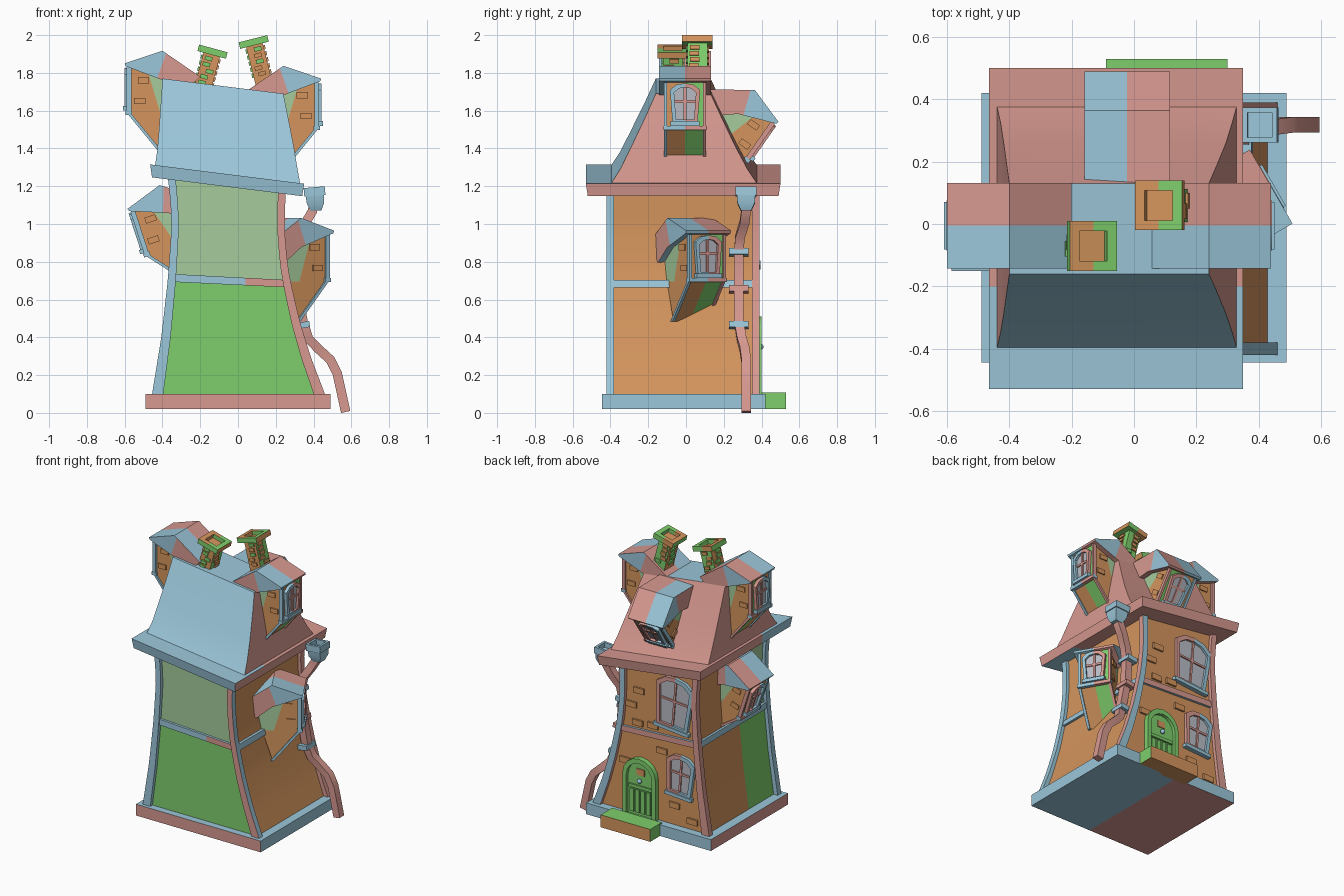
import bpy, bmesh, math, random
from mathutils import Matrix, Vector

if "Cube" in bpy.data.objects:
    bpy.data.objects.remove(bpy.data.objects["Cube"])

random.seed(4)
COL = {"blue": (.33, .57, .70), "pink": (.68, .32, .28), "orange": (.66, .30, .11),
       "green": (.21, .62, .15), "pale_green": (.38, .60, .33), "glass": (.48, .50, .56)}
KEYS = list(COL)
MATS = []
for k in KEYS:
    m = bpy.data.materials.new(k)
    m.diffuse_color = (*COL[k], 1)
    m.use_nodes = True
    m.node_tree.nodes["Principled BSDF"].inputs["Base Color"].default_value = m.diffuse_color
    MATS.append(m)
T = Matrix.Translation


def R(deg, axis):
    return Matrix.Rotation(math.radians(deg), 4, axis)


def make(name, bm, paint, M=Matrix(), cuts=()):
    """Cut along colour borders, paint faces by rule, place the part."""
    bmesh.ops.recalc_face_normals(bm, faces=bm.faces)
    for co, no in cuts:
        bmesh.ops.bisect_plane(bm, geom=bm.verts[:] + bm.edges[:] + bm.faces[:], plane_co=co, plane_no=no)
    bm.normal_update()
    for f in bm.faces:
        key = paint if isinstance(paint, str) else paint(f.calc_center_median(), f.normal)
        f.material_index = KEYS.index(key)
    bm.transform(M)
    me = bpy.data.meshes.new(name)
    bm.to_mesh(me)
    bm.free()
    for m in MATS:
        me.materials.append(m)
    ob = bpy.data.objects.new(name, me)
    bpy.context.collection.objects.link(ob)
    return ob


def loft(sections):
    bm = bmesh.new()
    rows = [[bm.verts.new(p) for p in s] for s in sections]
    n = len(rows[0])
    for a, b in zip(rows, rows[1:]):
        for i in range(n):
            bm.faces.new((a[i], a[(i + 1) % n], b[(i + 1) % n], b[i]))
    bm.faces.new(rows[0][::-1])
    bm.faces.new(rows[-1])
    return bm


def at(axis, a, b, d):
    return {"x": (d, a, b), "y": (a, d, b), "z": (a, b, d)}[axis]


def slab(pts, lo, hi, axis):
    return loft([[at(axis, a, b, d) for a, b in pts] for d in (lo, hi)])


def ring(outer, inner, lo, hi, axis):
    bm = bmesh.new()
    rows = [[bm.verts.new(at(axis, a, b, d)) for a, b in pts]
            for pts, d in ((outer, lo), (outer, hi), (inner, hi), (inner, lo))]
    n = len(outer)
    for j in range(4):
        p, q = rows[j], rows[(j + 1) % 4]
        for i in range(n):
            bm.faces.new((p[i], p[(i + 1) % n], q[(i + 1) % n], q[i]))
    return bm


def rect(a0, a1, b0, b1):
    return [(a0, b0), (a1, b0), (a1, b1), (a0, b1)]


def box(x0, x1, y0, y1, z0, z1):
    return slab(rect(x0, x1, y0, y1), z0, z1, "z")


# --- crooked body: everything is bent by the same side profiles
LEFT = [(.1, -.455), (.4, -.405), (.7, -.37), (.95, -.352), (1.1, -.358), (1.3, -.385)]
RIGHT = [(.1, .46), (.3, .385), (.5, .325), (.68, .285), (.8, .262), (1., .246), (1.3, .255)]


def lerp(tab, z):
    for (z0, x0), (z1, x1) in zip(tab, tab[1:]):
        if z <= z1:
            return x0 + (x1 - x0) * (z - z0) / (z1 - z0)
    return tab[-1][1]


def bend(s, y, z):
    l, r = lerp(LEFT, z), lerp(RIGHT, z)
    x = l + (r - l) * (s + 1) / 2
    return (x, y, z - .125 * max(0, (z - .1) / 1.1) ** 1.5 * x)


def bent(s0, s1, y0, y1, z0, z1, n):
    return loft([[bend(s, y, z0 + (z1 - z0) * i / n) for s, y in rect(s0, s1, y0, y1)] for i in range(n + 1)])


def wall_paint(c, n):
    if n.y < -.5 or (n.x < -.5 and c.y < -.1):
        return "green" if c.z < .7 else "pale_green"
    return "orange"


make("walls", bent(-.93, .93, -.395, .365, .1, 1.24, 19), wall_paint, cuts=[((0, -.1, 0), (0, 1, 0))])
make("front_left_post", bent(-1, -.87, -.42, -.38, .1, 1.24, 12), "blue")
make("front_right_post", bent(.87, 1, -.42, -.38, .1, 1.24, 12), lambda c, n: "pink" if n.y < -.5 else "blue")
make("back_right_post", bent(.87, 1, .35, .39, .1, 1.24, 12), lambda c, n: "blue" if n.y > .5 else "pink")
make("back_left_post", bent(-1, -.87, .35, .39, .1, 1.24, 12), "pink")
make("floor_beam", bent(-.985, .985, -.412, .382, .677, .717, 1),
     lambda c, n: "pink" if n.y > .5 or (c.x > .04 and n.y < -.5) else "blue", cuts=[((.04, 0, 0), (1, 0, 0))])


# --- plinth and doorstep
def plinth_paint(c, n):
    if n.y < -.5 or n.x < -.5 or (n.z < -.5 and c.x < 0):
        return "pink"
    return "blue"


make("plinth", box(-.49, .49, -.445, .42, .02, .1), plinth_paint, cuts=[((0, 0, 0), (1, 0, 0))])
make("doorstep", box(-.09, .3, .4, .53, .02, .108), lambda c, n: "orange" if n.y > .5 or n.z < -.5 else "green")

# --- sheared roof and eaves
SHEAR = Matrix(((1, 0, 0, 0), (0, 1, 0, 0), (-.125, 0, 1, 0), (0, 0, 0, 1)))
make("eaves", loft([[(x, y, 1.19) for x, y in rect(-.455, .34, -.52, .49)],
                    [(x, y, 1.257) for x, y in rect(-.465, .35, -.53, .5)]]),
     lambda c, n: "blue" if n.y < -.5 or (c.y < -.2 and n.x < .5) else "pink", SHEAR, [((0, -.2, 0), (0, 1, 0))])
ROOF = [(1.25, -.44, .33, -.40, .38), (1.33, -.428, .315, -.348, .325), (1.45, -.418, .295, -.288, .26),
        (1.6, -.408, .265, -.215, .187), (1.72, -.4, .24, -.16, .13)]
make("roof", loft([[(x, y, z) for x, y in rect(*r)] for z, *r in ROOF]),
     lambda c, n: "blue" if n.y < -.5 or n.z > .8 else "pink", SHEAR)


# --- windows: faces +x locally, sill at origin
def arch(w, h, foot=.82):
    return [(-w * foot, 0), (w * foot, 0), (w, h * .84), (w * .55, h * .97), (0, h), (-w * .55, h * .97), (-w, h * .84)]


def window(name, M, w, h, side=1):
    t = .022 if w < .09 else .028
    inner = [(a, b + t) for a, b in arch(w - t, h - 2 * t)]
    make(name + "_frame", ring(arch(w, h), inner, -.02, .022, "x"),
         lambda c, n: "blue" if c.y * side > 0 else "pink", M, [((0, 0, 0), (0, 1, 0))])
    make(name + "_glass", slab(inner, -.02, .006, "x"), "glass", M)
    make(name + "_upright", box(0, .014, -.007, .007, t / 2, h - t), "pink", M)
    make(name + "_crossbar", box(0, .014, -w + t, w - t, h * .52, h * .52 + .014), "pink", M)
    make(name + "_sill", box(-.02, .03, -w * .95, w * .95, -.01, .014), "blue", M)


# --- dormers and bays: origin at the middle of the eave, +x outward
D_ROOF = [(0, 0), (-.2, .067), (-.4, -.07), (-.3, -.17), (-.2, -.088), (-.004, -.014)]
D_BODY = [(-.02, -.015), (-.02, -.26), (-.2, -.48), (-.3, -.17), (-.2, -.06)]


def dormer(name, loc, yaw, pitch, side):
    M = T(loc) @ R(yaw, "Z") @ R(pitch, "Y")

    def roof_paint(c, n):
        if abs(n.y) > .5:
            return "blue" if c.x > -.2 else "pink"
        return "blue" if c.y * side > 0 else "pink"

    def body_paint(c, n):
        if abs(n.y) > .5:
            return "orange" if c.x > -.11 or c.z < -.27 else "pale_green"
        return "orange" if c.y * side > 0 else "green"

    mid = ((0, 0, 0), (0, 1, 0))
    make(name + "_roof", slab(D_ROOF, -.137, .137, "y"), roof_paint, M, [mid, ((-.2, 0, 0), (1, 0, .35))])
    make(name + "_body", slab(D_BODY, -.1, .1, "y"), body_paint, M,
         [mid, ((-.11, 0, 0), (1, 0, -.3)), ((0, 0, -.27), (0, 0, 1))])
    window(name + "_window", M @ T((-.02, 0, -.24)), .08, .215, side)
    for s in (-1, 1):
        c = "blue" if s * side > 0 else "pink"
        y0, y1 = sorted((s * .095, s * .112))
        make(name + "_post", box(-.035, -.01, y0, y1, -.26, -.02), c, M)
        make(name + "_bracket", slab([(-.01, -.26), (-.03, -.26), (-.21, -.48), (-.19, -.48)], y0, y1, "y"), c, M)
        for x, z in ((-.1, -.09), (-.08, -.2)):
            y0, y1 = sorted((s * .095, s * .108))
            make(name + "_brick", box(x - .03, x + .03, y0, y1, z - .015, z + .018), "orange", M)
    make(name + "_ledge", box(-.04, -.005, -.115, .115, -.272, -.25), roof_paint, M, [mid])


dormer("right_dormer", (.44, -.005, 1.77), 0, 0, -1)
dormer("left_dormer", (-.6, -.005, 1.85), 180, 0, 1)
dormer("back_dormer", (-.022, .49, 1.54), 90, 35, 1)
dormer("right_bay", (.44, .12, .965), 30, 0, -1)
dormer("left_bay", (-.585, -.013, 1.08), 180, 18, 1)

# --- back wall: windows, door and loose bricks
BACK = R(90, "Z")
window("back_lower_window", T((-.21, .365, .32)) @ BACK @ R(-4, "X"), .11, .29)
window("back_upper_window", T((-.155, .365, .78)) @ BACK @ R(-5, "X"), .145, .37)


def door_outline(w, h):
    return [(-w, 0), (w, 0)] + [(w * math.cos(i * math.pi / 8), h - w + w * math.sin(i * math.pi / 8)) for i in range(9)]


DM = T((.09, .365, .1)) @ BACK
make("door_frame", ring(door_outline(.13, .41), door_outline(.1, .375), -.01, .035, "x"), "green", DM)
make("door_leaf", slab(door_outline(.1, .375), -.01, .012, "x"), "green", DM)
for i in range(4):
    make("door_slat", box(.01, .022, -.082 + i * .043, -.05 + i * .043, .02, .18), "green", DM)
make("door_rail", box(.01, .024, -.09, .09, .19, .212), "green", DM)
make("door_pane", box(.01, .018, -.03, .03, .285, .33), "orange", DM)
bm = bmesh.new()
bmesh.ops.create_icosphere(bm, subdivisions=2, radius=.016)
make("door_knob", bm, "blue", DM @ T((.03, -.0, .25)))
for x, z in ((.17, .87), (.11, .98), (.12, .75), (0, .76), (.22, .46), (-.17, .24), (-.31, .16), (-.07, .6)):
    make("wall_brick", box(x - .04, x + .04, .35, .378, z - .02, z + .02), "orange")


# --- chimneys, origin at the cap
def chimney(name, loc, tilt):
    M = T(loc) @ R(tilt, "Y")

    def cap_paint(c, n):
        if abs(n.x) > .5:
            return "orange" if n.x > 0 else "green"
        return "green" if n.y < -.5 or c.x > 0 else "orange"

    make(name + "_shaft", box(-.045, .045, -.053, .053, -.27, -.01),
         lambda c, n: "green" if n.x > .5 or n.y > .5 else "orange", M)
    make(name + "_cap", ring(rect(-.078, .078, -.08, .08), rect(-.046, .046, -.048, .048), -.017, .018, "z"),
         cap_paint, M, [((0, 0, 0), (1, 0, 0))])
    for i in range(5):
        z = -.04 - i * .033
        for s in (-1, 1):
            a = random.uniform(-.02, .02)
            make(name + "_brick", box(a - .02, a + .02, *sorted((s * .04, s * .061)), z - .011, z + .011),
                 random.choice(("green", "orange")), M)
            make(name + "_brick", box(*sorted((s * .03, s * .053)), a - .025, a + .025, z - .011, z + .011),
                 "orange" if s > 0 else "green", M)


chimney("left_chimney", (-.135, -.07, 1.912), 15)
chimney("right_chimney", (.083, .06, 1.963), -14)

# --- drainpipe with hopper and clamps
PATH = [Vector(p) for p in ((.4, .318, 1.12), (.395, .318, 1.07), (.36, .31, 1.01), (.31, .285, .93), (.295, .28, .85),
                            (.305, .28, .68), (.345, .28, .48), (.375, .295, .39), (.43, .31, .335), (.49, .318, .28),
                            (.525, .318, .21), (.545, .318, .12), (.57, .318, .005))]
secs = []
for i, p in enumerate(PATH):
    t = (PATH[min(i + 1, len(PATH) - 1)] - PATH[max(i - 1, 0)]).normalized()
    n = t.cross(Vector((0, 1, 0))).normalized() * .025
    y = Vector((0, .025, 0))
    secs.append([p + n + y, p - n + y, p - n - y, p + n - y])
make("drainpipe", loft(secs), "pink")
HM = T((.408, .318, 1.14)) @ R(-5, "Y")
make("hopper", loft([[(x * w, y * w, z) for x, y in rect(-1, 1, -1, 1)]
                     for z, w in ((-.07, .028), (-.03, .046), (.02, .05))]), "blue", HM)
make("hopper_rim", ring(rect(-.056, .056, -.056, .056), rect(-.04, .04, -.04, .04), .01, .055, "z"), "blue", HM)
for x, z, c in ((.29, .85, "blue"), (.308, .655, "pink"), (.345, .465, "blue")):
    make("pipe_clamp", box(-.04, .035, -.052, .052, -.016, .016), c, T((x, .28, z)) @ R(-10, "Y"))

# --- smooth the bent surfaces, keep edges sharp
bpy.ops.object.select_all(action="SELECT")
bpy.context.view_layer.objects.active = bpy.data.objects["walls"]
bpy.ops.object.shade_smooth_by_angle(angle=math.radians(30))
